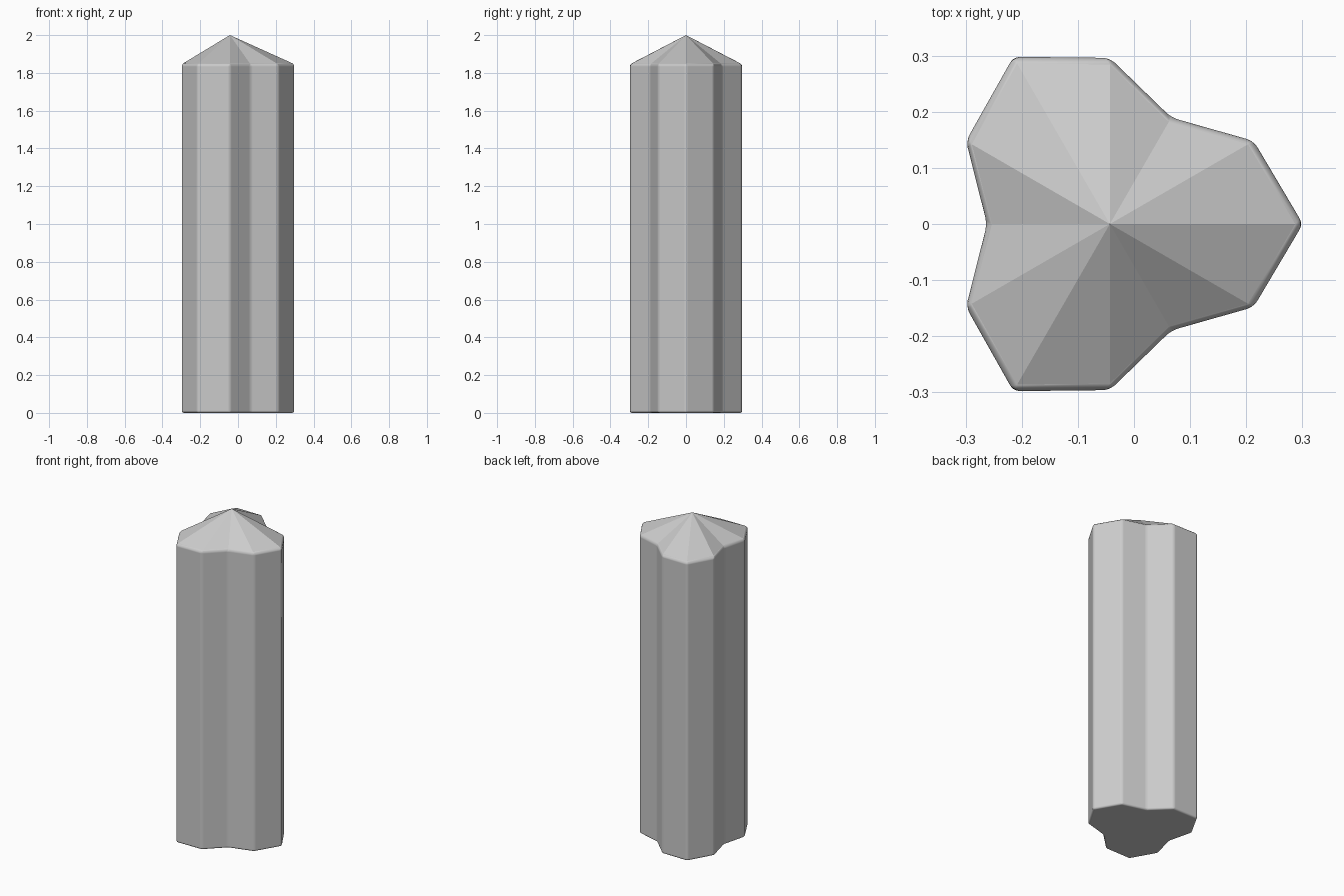
import bpy
import bmesh
from math import cos, sin, radians

cube = bpy.data.objects.get("Cube")
if cube:
    bpy.data.objects.remove(cube, do_unlink=True)

grey = bpy.data.materials.new("light_grey")
grey.use_nodes = True
grey.diffuse_color = (0.6, 0.6, 0.6, 1)
grey.node_tree.nodes["Principled BSDF"].inputs["Base Color"].default_value = grey.diffuse_color

CENTRE_X, RIM_Z, TIP_Z = -0.043, 1.845, 2.0
RADII = (0.344, 0.296, 0.219, 0.296)  # lobe tip, shoulder, valley, shoulder

# Three-lobed column: a twelve-sided outline extruded up to the rim
bm = bmesh.new()
outline = []
for i in range(12):
    r, a = RADII[i % 4], radians(30 * i)
    outline.append(bm.verts.new((CENTRE_X + r * cos(a), r * sin(a), 0)))
base = bm.faces.new(outline)
top = bmesh.ops.extrude_face_region(bm, geom=[base], use_keep_orig=True)["geom"]
bmesh.ops.translate(bm, vec=(0, 0, RIM_Z), verts=[v for v in top if isinstance(v, bmesh.types.BMVert)])

# Faceted point: the cap is poked into a fan of triangles
cap = [f for f in top if isinstance(f, bmesh.types.BMFace)]
tip = bmesh.ops.poke(bm, faces=cap)["verts"][0]
tip.co = (CENTRE_X, 0, TIP_Z)
bmesh.ops.recalc_face_normals(bm, faces=bm.faces)

# Crisp ridges on the point, rounded edges everywhere else
weight = bm.edges.layers.float.new("bevel_weight_edge")
for f in bm.faces:
    f.smooth = True
for e in bm.edges:
    ridge = tip in e.verts
    e.smooth = not ridge
    e[weight] = 0.0 if ridge else 1.0

mesh = bpy.data.meshes.new("pointed_column")
bm.to_mesh(mesh)
bm.free()
mesh.materials.append(grey)
column = bpy.data.objects.new("pointed_column", mesh)
bpy.context.collection.objects.link(column)

bevel = column.modifiers.new("soft_edges", "BEVEL")
bevel.limit_method = "WEIGHT"
bevel.width = 0.012
bevel.segments = 3
bevel.harden_normals = True
